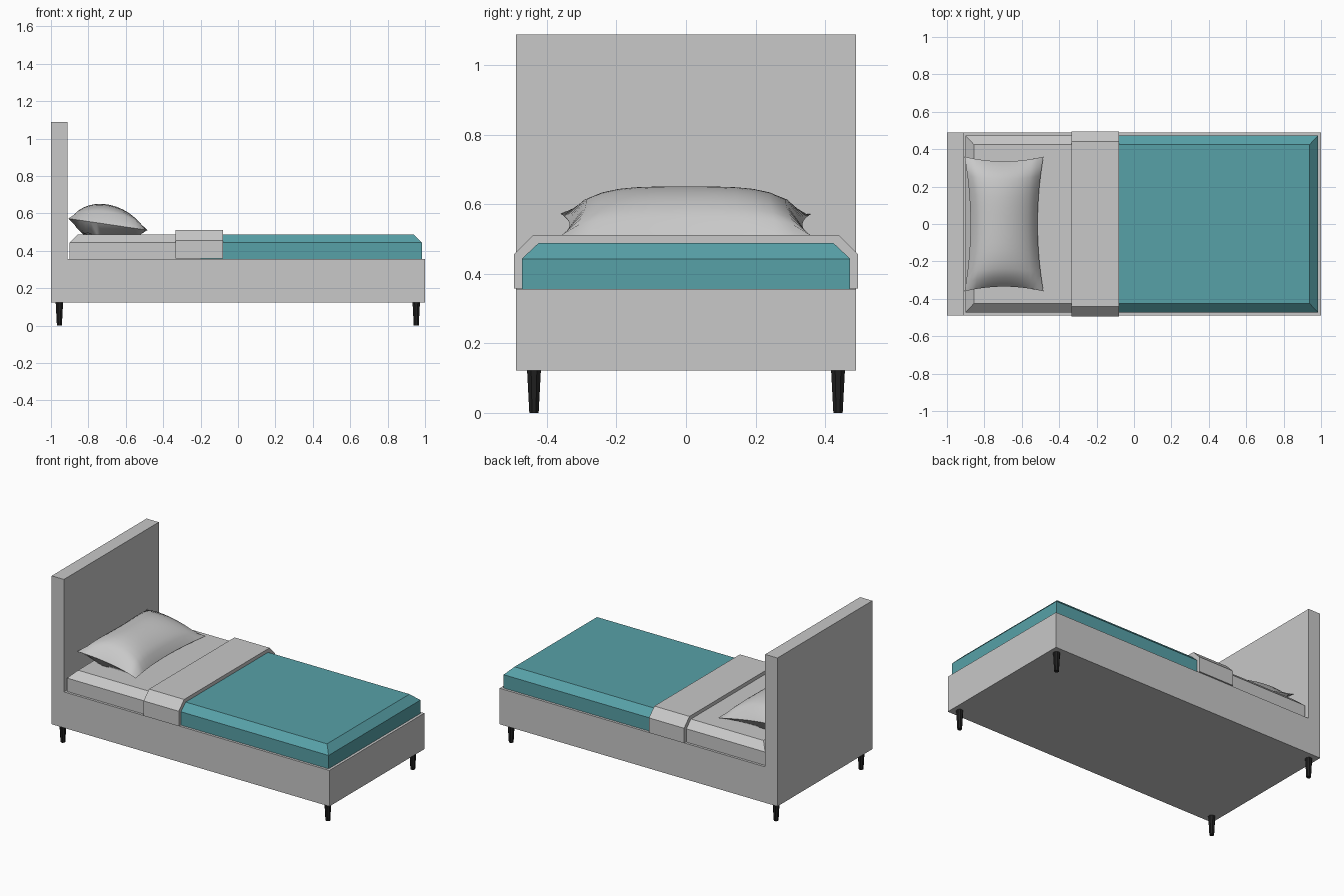
import bpy, bmesh, math

if "Cube" in bpy.data.objects:
    bpy.data.objects.remove(bpy.data.objects["Cube"])


def mat(name, c):
    m = bpy.data.materials.new(name)
    m.diffuse_color = (*c, 1)
    m.use_nodes = True
    m.node_tree.nodes["Principled BSDF"].inputs["Base Color"].default_value = m.diffuse_color
    return m


grey = mat("light grey", (0.58, 0.58, 0.58))
teal = mat("teal", (0.096, 0.355, 0.39))
black = mat("black", (0.014, 0.014, 0.014))


def finish(name, bm, mats):
    bmesh.ops.recalc_face_normals(bm, faces=bm.faces)
    me = bpy.data.meshes.new(name)
    bm.to_mesh(me)
    bm.free()
    for m in mats:
        me.materials.append(m)
    ob = bpy.data.objects.new(name, me)
    bpy.context.collection.objects.link(ob)
    return ob


def loft(rings, bm):
    """Skin closed rings of points and cap both ends."""
    rows = [[bm.verts.new(p) for p in r] for r in rings]
    n = len(rows[0])
    for a, b in zip(rows, rows[1:]):
        for i in range(n):
            j = (i + 1) % n
            bm.faces.new((a[i], a[j], b[j], b[i]))
    bm.faces.new(rows[0][::-1])
    bm.faces.new(rows[-1])


def rect(x0, x1, y, z):
    return [(x0, -y, z), (x1, -y, z), (x1, y, z), (x0, y, z)]


# Frame and headboard: one L-shaped side profile
prof = [(-1, 0.122), (1, 0.122), (1, 0.356), (-0.912, 0.356), (-0.912, 1.088), (-1, 1.088)]
bm = bmesh.new()
loft([[(x, y, z) for x, z in prof] for y in (-0.488, 0.488)], bm)
finish("frame_and_headboard", bm, [grey])

# Mattress with chamfered top; foot part covered by the teal blanket
bm = bmesh.new()
loft([rect(-0.9, 0.983, 0.472, 0.356), rect(-0.9, 0.983, 0.472, 0.443),
      rect(-0.855, 0.938, 0.424, 0.488)], bm)
bmesh.ops.bisect_plane(bm, geom=bm.verts[:] + bm.edges[:] + bm.faces[:],
                       plane_co=(-0.2, 0, 0), plane_no=(1, 0, 0))
for f in bm.faces:
    f.material_index = int(f.calc_center_median().x > -0.2)
finish("mattress_and_blanket", bm, [grey, teal])

# Folded sheet band draped over the mattress
half = [(0.495, 0.358), (0.495, 0.455), (0.44, 0.511)]
inner = [(0.424, 0.488), (0.472, 0.443), (0.472, 0.358)]
prof = half + [(-y, z) for y, z in half[::-1]] + [(-y, z) for y, z in inner[::-1]] + inner
bm = bmesh.new()
loft([[(x, y, z) for y, z in prof] for x in (-0.333, -0.08)], bm)
finish("folded_sheet", bm, [grey])

# Pillow: two bulged sheets sharing a pinched rim
N = 14
bm = bmesh.new()
grids = []
for side in (1, -1):
    g = {}
    for i in range(N + 1):
        for j in range(N + 1):
            u, v = 2 * i / N - 1, 2 * j / N - 1
            rim = abs(u) == 1 or abs(v) == 1
            if side == -1 and rim:
                g[i, j] = grids[0][i, j]
                continue
            x = -0.695 + 0.211 * u * (1 - 0.15 * (1 - v ** 2))
            y = 0.36 * v * (1 - 0.07 * (1 - u ** 2))
            bulge = ((1 - u ** 2) * (1 - v ** 4)) ** 0.6
            z = 0.541 - 0.031 * u
            if side == 1:
                z += 0.106 * bulge
            else:
                z = max(z - 0.12 * bulge, 0.487)
            g[i, j] = bm.verts.new((x, y, z))
    for i in range(N):
        for j in range(N):
            bm.faces.new((g[i, j], g[i + 1, j], g[i + 1, j + 1], g[i, j + 1]))
    grids.append(g)
pillow = finish("pillow", bm, [grey])
bpy.context.view_layer.objects.active = pillow
pillow.select_set(True)
bpy.ops.object.shade_smooth_by_angle(angle=math.radians(50))

# Tapered legs
for xn, x in (("head", -0.955), ("foot", 0.953)):
    for yn, y in (("front", -0.437), ("back", 0.437)):
        bm = bmesh.new()
        loft([[(x + r * math.cos(math.pi * (k + 0.5) / 4), y + r * math.sin(math.pi * (k + 0.5) / 4), z)
               for k in range(8)] for r, z in ((0.0145, 0), (0.0215, 0.123))], bm)
        finish(f"{xn}_{yn}_leg", bm, [black])
